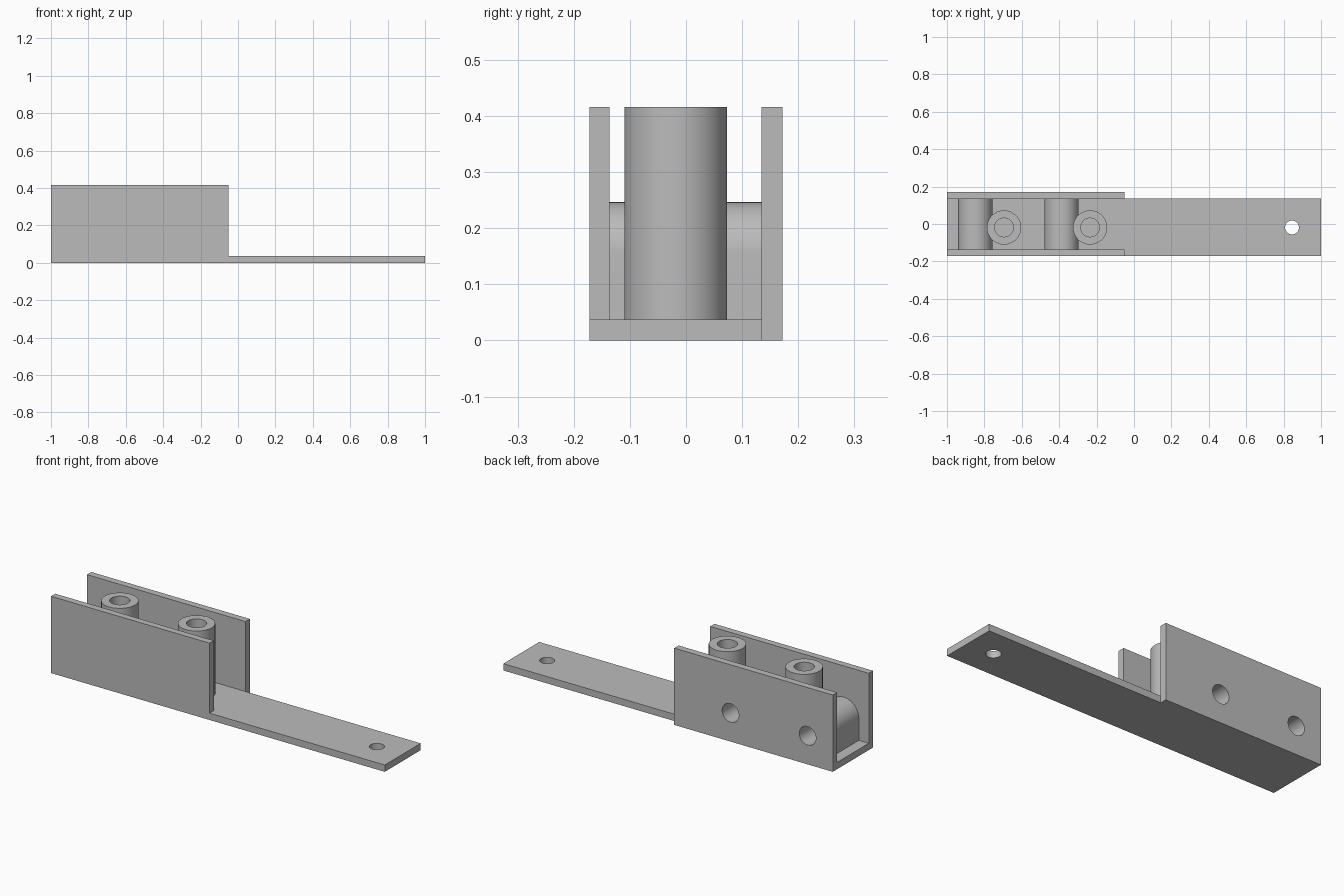
import bpy, bmesh, math
from mathutils import Matrix, Vector

cube = bpy.data.objects.get("Cube")
if cube:
    bpy.data.objects.remove(cube, do_unlink=True)

# Key sizes
FLOOR, TOP = 0.037, 0.416
FRONT, BACK = -0.172, 0.172
FRONT_IN, BACK_IN = -0.136, 0.135
WALL_END = -0.05
MID_Y = (FRONT + BACK_IN) / 2
BOSS_R, BORE_R, SIDES = 0.0915, 0.05, 64
BORE_Z = 0.155
POST_X = {"rear": -0.695, "middle": -0.235}
SIDE_X = {"rear": -0.849, "middle": -0.387}

grey = bpy.data.materials.new("light grey")
grey.use_nodes = True
colour = (0.5, 0.5, 0.5, 1)
grey.diffuse_color = colour
grey.node_tree.nodes["Principled BSDF"].inputs["Base Color"].default_value = colour


def finish(name, bm):
    bmesh.ops.recalc_face_normals(bm, faces=bm.faces)
    mesh = bpy.data.meshes.new(name)
    bm.to_mesh(mesh)
    bm.free()
    mesh.materials.append(grey)
    obj = bpy.data.objects.new(name, mesh)
    bpy.context.collection.objects.link(obj)
    return obj


def box(name, low, high):
    low, high = Vector(low), Vector(high)
    bm = bmesh.new()
    bmesh.ops.create_cube(bm, size=1)
    bmesh.ops.scale(bm, vec=high - low, verts=bm.verts)
    bmesh.ops.translate(bm, vec=(low + high) / 2, verts=bm.verts)
    return finish(name, bm)


def cylinder(name, start, end, radius):
    start, end = Vector(start), Vector(end)
    axis = end - start
    turn = axis.to_track_quat("Z", "Y").to_matrix().to_4x4()
    bm = bmesh.new()
    bmesh.ops.create_cone(bm, cap_ends=True, segments=SIDES, radius1=radius,
                          radius2=radius, depth=axis.length,
                          matrix=Matrix.Translation((start + end) / 2) @ turn)
    return finish(name, bm)


def arch(name, x):
    """Round-topped block reaching from the floor up and across the channel."""
    half = SIDES // 2
    outline = [(x - BOSS_R, FLOOR), (x + BOSS_R, FLOOR)]
    for i in range(half + 1):
        a = math.pi * i / half
        outline.append((x + BOSS_R * math.cos(a), BORE_Z + BOSS_R * math.sin(a)))
    bm = bmesh.new()
    face = bm.faces.new([bm.verts.new((px, FRONT_IN, pz)) for px, pz in outline])
    new = bmesh.ops.extrude_face_region(bm, geom=[face])["geom"]
    verts = [v for v in new if isinstance(v, bmesh.types.BMVert)]
    bmesh.ops.translate(bm, vec=(0, BACK_IN - FRONT_IN, 0), verts=verts)
    return finish(name, bm)


def drill(obj, start, end, radius):
    cutter = cylinder("drill", start, end, radius)
    cutter.hide_render = True
    mod = obj.modifiers.new("bore", "BOOLEAN")
    mod.operation, mod.solver, mod.object = "DIFFERENCE", "EXACT", cutter
    bpy.context.view_layer.objects.active = obj
    bpy.ops.object.modifier_apply(modifier=mod.name)
    bpy.data.objects.remove(cutter, do_unlink=True)


def smooth(obj):
    bpy.ops.object.select_all(action="DESELECT")
    obj.select_set(True)
    bpy.context.view_layer.objects.active = obj
    bpy.ops.object.shade_smooth_by_angle(angle=math.radians(30))


# Long base plate with a fixing hole near its free end
base = box("base_plate", (-1, FRONT, 0), (1, BACK_IN, FLOOR))
drill(base, (0.845, MID_Y, -0.1), (0.845, MID_Y, 0.1), 0.037)

# Channel walls
box("front_wall", (-1, FRONT, FLOOR), (WALL_END, FRONT_IN, TOP))
back_wall = box("back_wall", (-1, BACK_IN, 0), (WALL_END, BACK, TOP))

# Upright tubes, open at the top
parts = [base, back_wall]
for place, x in POST_X.items():
    post = cylinder(place + "_upright_tube", (x, MID_Y, FLOOR), (x, MID_Y, TOP), BOSS_R)
    drill(post, (x, MID_Y, 0), (x, MID_Y, 1), BORE_R)
    parts.append(post)

# Arched cross tubes, open through the back wall
for place, x in SIDE_X.items():
    boss = arch(place + "_cross_tube", x)
    for target in (boss, back_wall):
        drill(target, (x, -0.5, BORE_Z), (x, 0.5, BORE_Z), BORE_R)
    parts.append(boss)

for part in parts:
    smooth(part)
